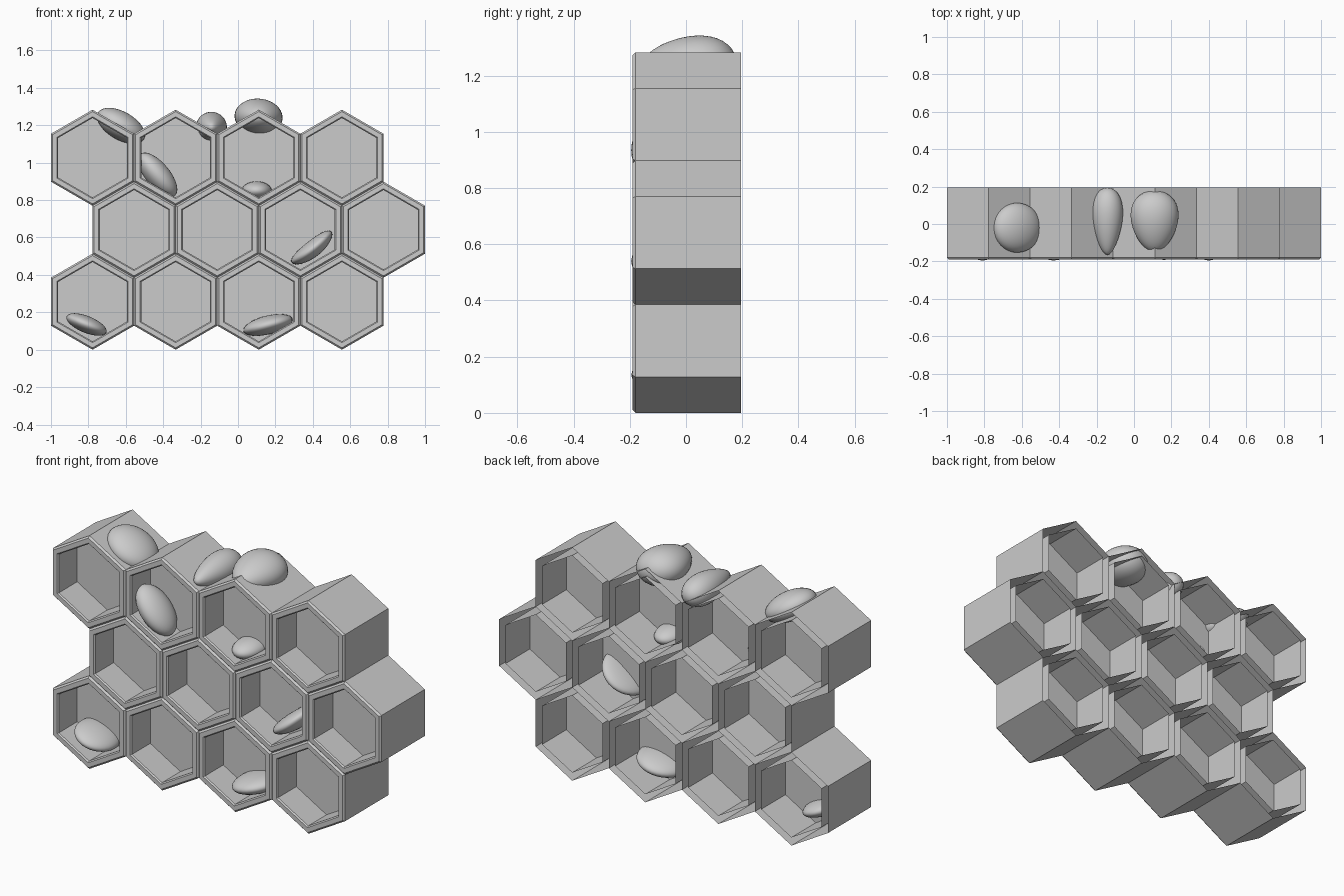
import bpy, bmesh, math
from mathutils import Matrix, Vector

if "Cube" in bpy.data.objects:
    bpy.data.objects.remove(bpy.data.objects["Cube"])

W = 2 / 4.5                 # cell width
R = W / math.sqrt(3)        # cell corner radius
RI = 0.212                  # opening corner radius
FRONT, BACK, FILM = -0.19, 0.195, -0.02


def make_object(name, bm):
    mesh = bpy.data.meshes.new(name)
    bm.to_mesh(mesh)
    bm.free()
    ob = bpy.data.objects.new(name, mesh)
    bpy.context.collection.objects.link(ob)
    return ob


def hex_ring(bm, cx, cz, r, y):
    return [bm.verts.new((cx + r * math.cos(math.radians(30 + 60 * i)), y,
                          cz + r * math.sin(math.radians(30 + 60 * i)))) for i in range(6)]


def cell(name, cx, cz):
    # outer wall, bevelled front rim and inner wall; the back edge is open
    bm = bmesh.new()
    profile = [(R, BACK), (R, FRONT + 0.010), (R - 0.010, FRONT),
               (RI + 0.007, FRONT), (RI, FRONT + 0.007), (RI, BACK)]
    rings = [hex_ring(bm, cx, cz, r, y) for r, y in profile]
    for a, b in zip(rings, rings[1:]):
        for i in range(6):
            j = (i + 1) % 6
            bm.faces.new((a[i], a[j], b[j], b[i]))
    bm.normal_update()
    # make the front rim face -y
    rim = bm.faces[:][12]
    if rim.normal.y > 0:
        bmesh.ops.reverse_faces(bm, faces=bm.faces[:])
    make_object(name, bm)

    # thin film closing the middle of the cell
    bm = bmesh.new()
    a = hex_ring(bm, cx, cz, RI, FILM - 0.004)
    b = hex_ring(bm, cx, cz, RI, FILM + 0.004)
    bm.faces.new(a)
    bm.faces.new(b[::-1])
    make_object(name + "_film", bm)


def drop(name, centre, radii, tilt=0, taper=0, bend=0):
    # honey drop: ellipsoid narrowed towards the front, bent, tilted about y
    bm = bmesh.new()
    bmesh.ops.create_uvsphere(bm, u_segments=32, v_segments=20, radius=1)
    rot = Matrix.Rotation(-math.radians(tilt), 3, 'Y')
    for v in bm.verts:
        k = 1 + taper * v.co.y
        p = Vector((v.co.x * radii[0] * k, v.co.y * radii[1],
                    v.co.z * radii[2] * k + bend * v.co.x ** 2))
        v.co = rot @ p + Vector(centre)
    for f in bm.faces:
        f.smooth = True
    make_object(name, bm)


# honeycomb: three rows of four cells, middle row shifted half a cell
for row in range(3):
    for col in range(4):
        x = -1 + W / 2 + col * W + (W / 2 if row == 1 else 0)
        cell(f"cell_{row}_{col}", x, R + 1.5 * R * row)

# drops resting on the top edge
drop("top_drop_left", (-0.625, -0.02, 1.197), (0.142, 0.133, 0.075), -30)
drop("top_drop_middle", (-0.142, 0.015, 1.19), (0.080, 0.18, 0.078), -15, 0.3)
drop("top_drop_right", (0.11, 0.015, 1.245), (0.126, 0.165, 0.095), -5, 0.22)

# drops inside the cells
drop("inner_drop_upper_left", (-0.43, -0.095, 0.935), (0.145, 0.10, 0.065), -50)
drop("inner_drop_upper_middle", (0.10, -0.03, 0.85), (0.08, 0.12, 0.05))
drop("inner_drop_middle", (0.40, -0.05, 0.54), (0.135, 0.145, 0.045), 38, 0, 0.01)
drop("inner_drop_lower_left", (-0.81, -0.06, 0.135), (0.115, 0.135, 0.045), -22)
drop("inner_drop_lower_middle", (0.16, -0.04, 0.132), (0.135, 0.152, 0.05), 14)
